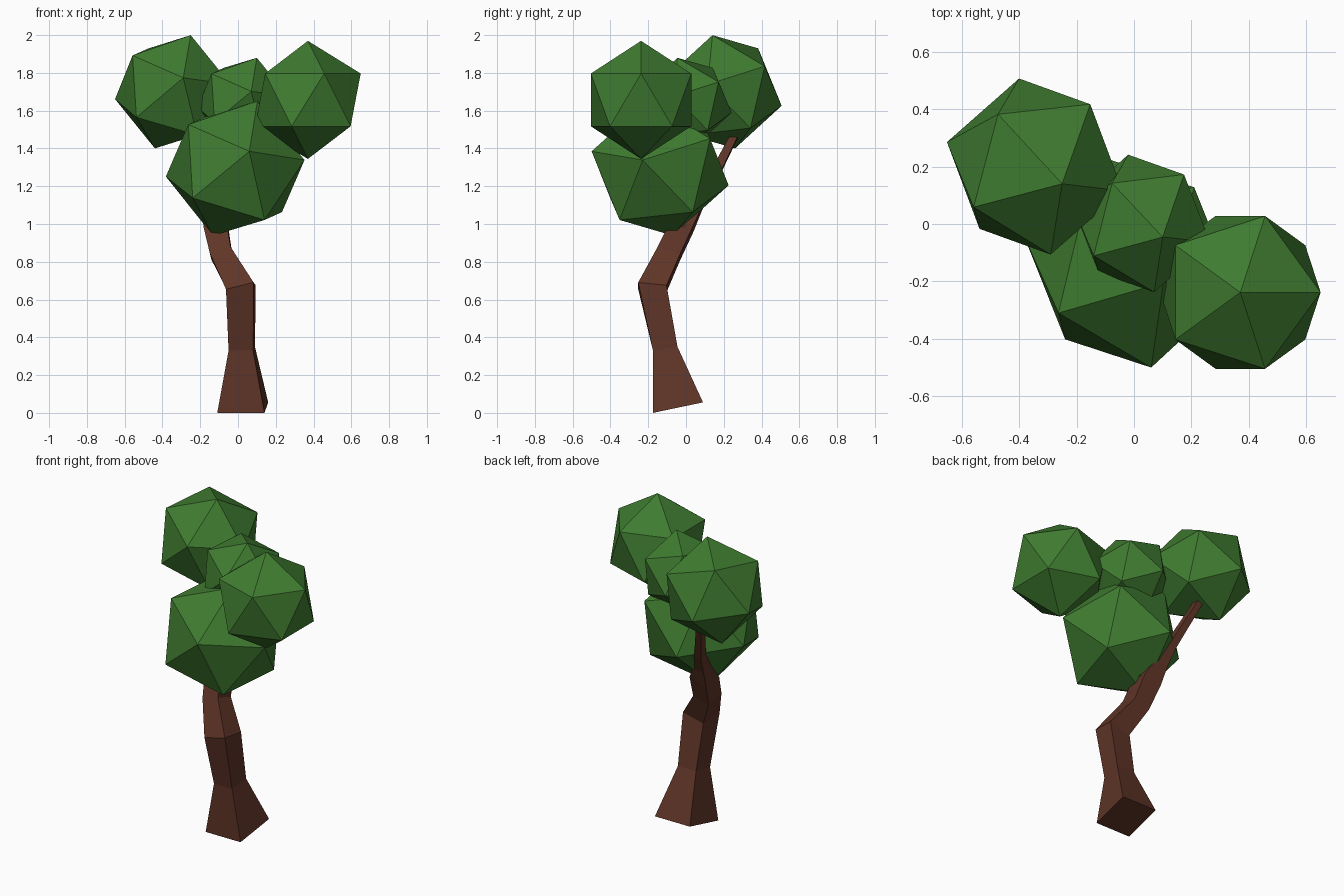
import bpy, bmesh
from mathutils import Vector, Matrix

if "Cube" in bpy.data.objects:
    bpy.data.objects.remove(bpy.data.objects["Cube"])


def material(name, rgb):
    m = bpy.data.materials.new(name)
    m.diffuse_color = (*rgb, 1)
    m.use_nodes = True
    m.node_tree.nodes["Principled BSDF"].inputs["Base Color"].default_value = m.diffuse_color
    return m


LEAF = material("leaf_green", (0.05, 0.2, 0.03))
BARK = material("bark_brown", (0.115, 0.035, 0.02))


def finish(name, bm, mat):
    bmesh.ops.recalc_face_normals(bm, faces=bm.faces)
    me = bpy.data.meshes.new(name)
    bm.to_mesh(me)
    bm.free()
    me.materials.append(mat)
    ob = bpy.data.objects.new(name, me)
    bpy.context.collection.objects.link(ob)
    return ob


def foliage(name, centre, radius, pole, side):
    """Icosahedron turned so one corner points along pole and a neighbour towards side."""
    z = Vector(pole).normalized()
    y = z.cross(Vector(side)).normalized()
    x = y.cross(z)
    rot = Matrix((x, y, z)).transposed().to_4x4()
    bm = bmesh.new()
    bmesh.ops.create_icosphere(bm, subdivisions=1, radius=radius,
                               matrix=Matrix.Translation(centre) @ rot)
    finish(name, bm, LEAF)


def limb(name, rings):
    """Four-sided loft; ring = centre xyz, half width, half depth, slope in x, slope in y."""
    bm = bmesh.new()
    loops = []
    for cx, cy, cz, hx, hy, sx, sy in rings:
        loops.append([bm.verts.new((cx + i * hx + 0.075 * j * hy, cy + j * hy,
                                    cz + sx * i * hx + sy * j * hy))
                      for i, j in ((-1, -1), (1, -1), (1, 1), (-1, 1))])
    for a, b in zip(loops, loops[1:]):
        for k in range(4):
            n = (k + 1) % 4
            bm.faces.new((a[k], a[n], b[n], b[k]))
    bm.faces.new(loops[0][::-1])
    bm.faces.new(loops[-1])
    finish(name, bm, BARK)


# Leaf clumps
foliage("foliage_back_left", (-0.345, 0.20, 1.70), 0.32, (0.095, -0.06, 0.30), (0.305, -0.085, 0.04))
foliage("foliage_front_low", (-0.015, -0.137, 1.295), 0.381, (0.075, -0.363, 0.09), (0.365, -0.098, 0.045))
foliage("foliage_right", (0.37, -0.238, 1.657), 0.3125, (0, 0, 1), (1, 0, 0))
foliage("foliage_middle", (0.025, 0.002, 1.646), 0.25, (0.075, -0.0475, 0.234), (0.045, -0.2425, 0.054))

# Bent trunk running into the long back branch
limb("trunk", [
    (0.025, -0.042, 0.028, 0.125, 0.132, 0, 0.21),
    (0.020, -0.110, 0.340, 0.065, 0.065, 0, 0.15),
    (0.015, -0.178, 0.665, 0.073, 0.075, 0.25, -0.10),
    (-0.090, -0.090, 0.845, 0.055, 0.060, 0.30, -0.30),
    (-0.118, -0.020, 0.990, 0.060, 0.060, 0.30, -0.20),
    (-0.150, 0.045, 1.100, 0.040, 0.040, 0.30, -0.40),
    (-0.185, 0.120, 1.200, 0.024, 0.024, 0.30, -0.40),
    (-0.285, 0.260, 1.475, 0.018, 0.018, 0.30, -0.40),
])

# Short branch into the low clump
limb("front_branch", [
    (-0.110, -0.030, 0.94, 0.048, 0.045, 0.2, 0.1),
    (-0.080, -0.070, 1.06, 0.042, 0.040, 0, 0),
    (-0.040, -0.110, 1.22, 0.025, 0.025, 0, 0),
])
